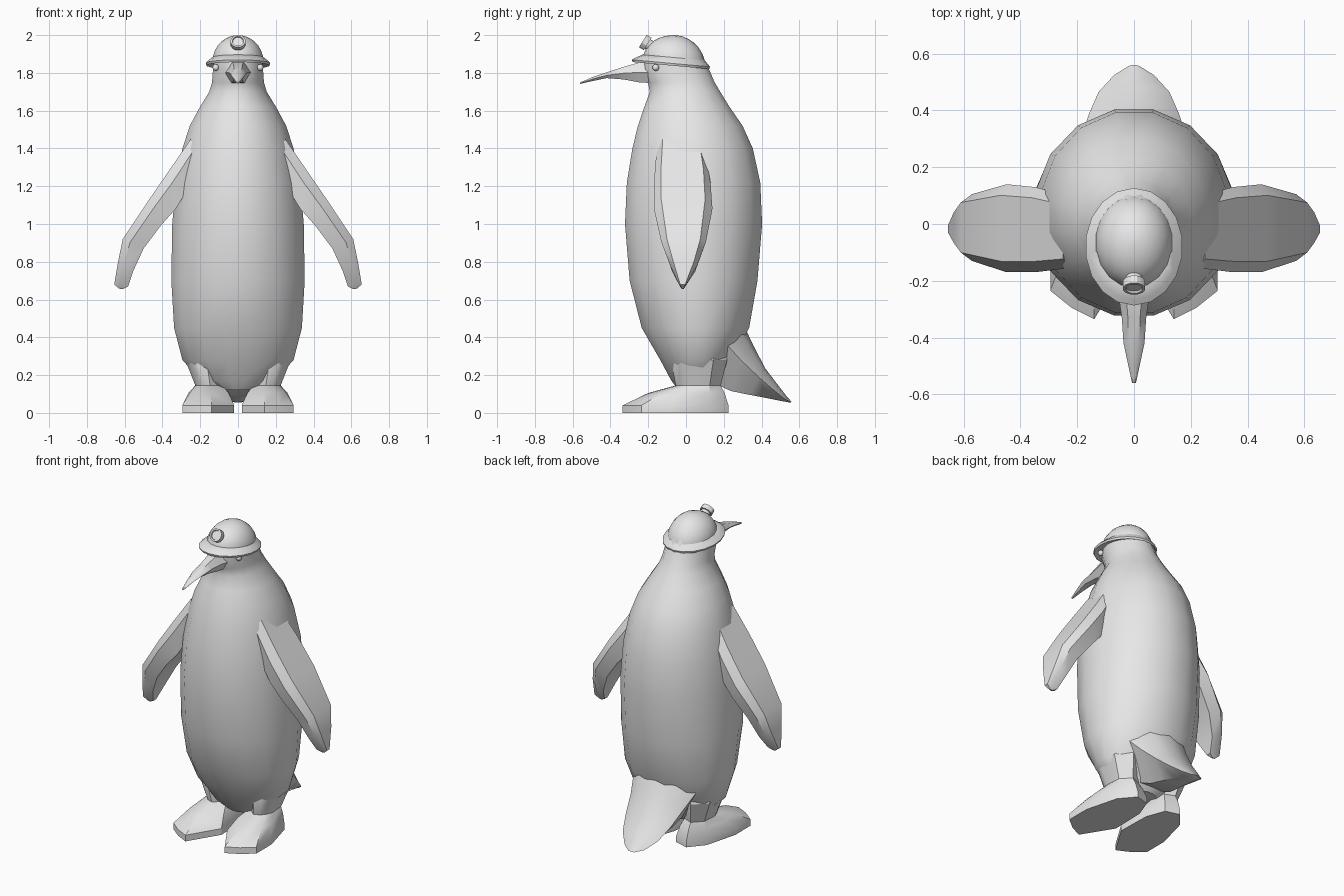
import bpy, bmesh, math
from mathutils import Matrix, Vector

grey = bpy.data.materials.new("pale grey")
grey.diffuse_color = (0.8, 0.8, 0.8, 1)


def finish(name, bm, angle=30):
    bmesh.ops.recalc_face_normals(bm, faces=bm.faces)
    me = bpy.data.meshes.new(name)
    bm.to_mesh(me)
    bm.free()
    ob = bpy.data.objects.new(name, me)
    me.materials.append(grey)
    bpy.context.collection.objects.link(ob)
    bpy.context.view_layer.objects.active = ob
    ob.select_set(True)
    bpy.ops.object.shade_smooth_by_angle(angle=math.radians(angle))
    ob.select_set(False)
    return ob


def loft(name, rings, angle=30, mirror=False):
    """Skin a list of equal-length point rings and close both ends."""
    bm = bmesh.new()
    for side in ((1, -1) if mirror else (1,)):
        vs = [[bm.verts.new((p[0] * side, p[1], p[2])) for p in r] for r in rings]
        n = len(vs[0])
        for a, b in zip(vs, vs[1:]):
            for i in range(n):
                j = (i + 1) % n
                bm.faces.new((a[i], a[j], b[j], b[i]))
        bm.faces.new(vs[0])
        bm.faces.new(vs[-1])
    return finish(name, bm, angle)


def ellipse(cx, cy, z, rx, ry, n, slope=0.0):
    out = []
    for i in range(n):
        a = 2 * math.pi * (i + 0.5) / n
        y = cy + ry * math.sin(a)
        out.append((cx + rx * math.cos(a), y, z + slope * (y + 0.07)))
    return out


# Body and head: height, front y, back y, half width
body = [(0.12, -0.04, 0.15, 0.10), (0.17, -0.08, 0.20, 0.20), (0.28, -0.14, 0.25, 0.30),
        (0.45, -0.24, 0.34, 0.345), (0.70, -0.305, 0.385, 0.36), (1.00, -0.33, 0.41, 0.355),
        (1.22, -0.32, 0.40, 0.335), (1.40, -0.29, 0.36, 0.30), (1.52, -0.26, 0.305, 0.26),
        (1.62, -0.225, 0.235, 0.205), (1.70, -0.195, 0.185, 0.155), (1.75, -0.205, 0.155, 0.14),
        (1.82, -0.235, 0.125, 0.135), (1.89, -0.22, 0.09, 0.125)]
loft("body", [ellipse(0, (f + b) / 2, z, w, (b - f) / 2, 16) for z, f, b, w in body], 35)

# Beak: y, top z, bottom z, half width
beak = [(-0.17, 1.86, 1.745, 0.075), (-0.25, 1.855, 1.75, 0.055), (-0.33, 1.832, 1.765, 0.043),
        (-0.42, 1.803, 1.772, 0.037), (-0.49, 1.78, 1.758, 0.022), (-0.56, 1.75, 1.742, 0.007)]
loft("beak", [[(w * math.cos(k * math.pi / 3), y, (t + b) / 2 + (t - b) / 1.74 * math.sin(k * math.pi / 3))
               for k in range(6)] for y, t, b, w in beak], 40)

# Eyes
bm = bmesh.new()
for s in (-1, 1):
    bmesh.ops.create_uvsphere(bm, u_segments=10, v_segments=6, radius=0.018,
                              matrix=Matrix.Translation((s * 0.118, -0.16, 1.828)))
finish("eyes", bm, 60)

# Flippers: outer x z, inner x z, front y, back y
flip = [(0.25, 1.45, 0.18, 1.32, -0.155, 0.10), (0.36, 1.29, 0.33, 1.08, -0.17, 0.13),
        (0.47, 1.13, 0.41, 0.99, -0.17, 0.14), (0.61, 0.92, 0.50, 0.87, -0.13, 0.105),
        (0.635, 0.80, 0.555, 0.75, -0.085, 0.06), (0.655, 0.68, 0.582, 0.67, -0.035, 0.0),
        (0.63, 0.658, 0.61, 0.655, -0.022, -0.012)]
rings = []
for ox, oz, ix, iz, f, b in flip:
    c, h = (f + b) / 2, (b - f) / 2
    rings.append([(ox + (ix - ox) * t, c + h * s, oz + (iz - oz) * t)
                  for t, s in ((0, -0.75), (0, 0.75), (0.35, 1), (1, 0.85), (1, -0.85), (0.35, -1))])
loft("flippers", rings, 32, mirror=True)

# Tail: ridge y z, edge y z, underside y z, half width
tail = [(0.28, 0.52, 0.20, 0.38, 0.12, 0.17, 0.23), (0.355, 0.36, 0.29, 0.28, 0.24, 0.115, 0.19),
        (0.42, 0.235, 0.385, 0.19, 0.34, 0.095, 0.16), (0.485, 0.15, 0.465, 0.12, 0.43, 0.078, 0.125),
        (0.535, 0.085, 0.525, 0.072, 0.51, 0.062, 0.07), (0.56, 0.058, 0.556, 0.056, 0.552, 0.054, 0.02)]
rings = []
for ry, rz, ey, ez, uy, uz, w in tail:
    m = (0.75 * ry + 0.25 * ey, 0.75 * rz + 0.25 * ez)
    rings.append([(0, ry, rz), (w * 0.6, *m), (w, ey, ez), (w * 0.4, uy, uz),
                  (-w * 0.4, uy, uz), (-w, ey, ez), (-w * 0.6, *m)])
loft("tail", rings, 35)

# Feet: turned-out sole blending up into the leg
sole = [(0.02, -0.14), (0.14, -0.335), (0.22, -0.295), (0.295, -0.235), (0.295, -0.08),
        (0.24, 0.13), (0.16, 0.225), (0.07, 0.20), (0.025, 0.08)]


def leg_ring(cx, cy, z, rx, ry, blend=0.0):
    out = []
    for x, y in sole:
        d = Vector(((x - 0.145) / 0.14, (y - 0.02) / 0.28)).normalized()
        ex, ey = cx + d.x * rx, cy + d.y * ry
        out.append((ex + (x - ex) * blend, ey + (y - ey) * blend, z))
    return out


loft("feet", [[(x, y, 0) for x, y in sole],
              [(x, y, 0.04) for x, y in sole],
              leg_ring(0.15, 0.06, 0.105, 0.085, 0.125, 0.5),
              leg_ring(0.15, 0.065, 0.145, 0.08, 0.12),
              leg_ring(0.17, 0.07, 0.28, 0.115, 0.15),
              leg_ring(0.16, 0.07, 0.36, 0.10, 0.13)], 32, mirror=True)

# Helmet dome
TILT = -0.09
dome = []
for k in range(8):
    a = math.radians(k * 12.4)
    dome.append(ellipse(0, -0.063, 1.853 + 0.147 * math.sin(a),
                        0.138 * math.cos(a), 0.165 * math.cos(a), 18, TILT * math.cos(a)))
loft("helmet_dome", dome, 40)

# Helmet brim
loft("helmet_brim", [ellipse(0, -0.068, 1.85, 0.13, 0.16, 18, TILT),
                     ellipse(0, -0.08, 1.838, 0.168, 0.203, 18, TILT),
                     ellipse(0, -0.08, 1.85, 0.172, 0.207, 18, TILT),
                     ellipse(0, -0.075, 1.864, 0.158, 0.19, 18, TILT),
                     ellipse(0, -0.066, 1.882, 0.136, 0.165, 18, TILT)], 35)

# Headlamp: short drum with a rim, aimed forward and slightly up
lamp = loft("headlamp", [ellipse(0, 0, z, r, r, 12) for z, r in
                         ((-0.04, 0.03), (0.015, 0.03), (0.015, 0.04), (0.045, 0.04), (0.045, 0.03), (0.038, 0.028))], 30)
lamp.matrix_world = Matrix.Translation((0, -0.19, 1.945)) @ Matrix.Rotation(math.radians(58), 4, 'X')
